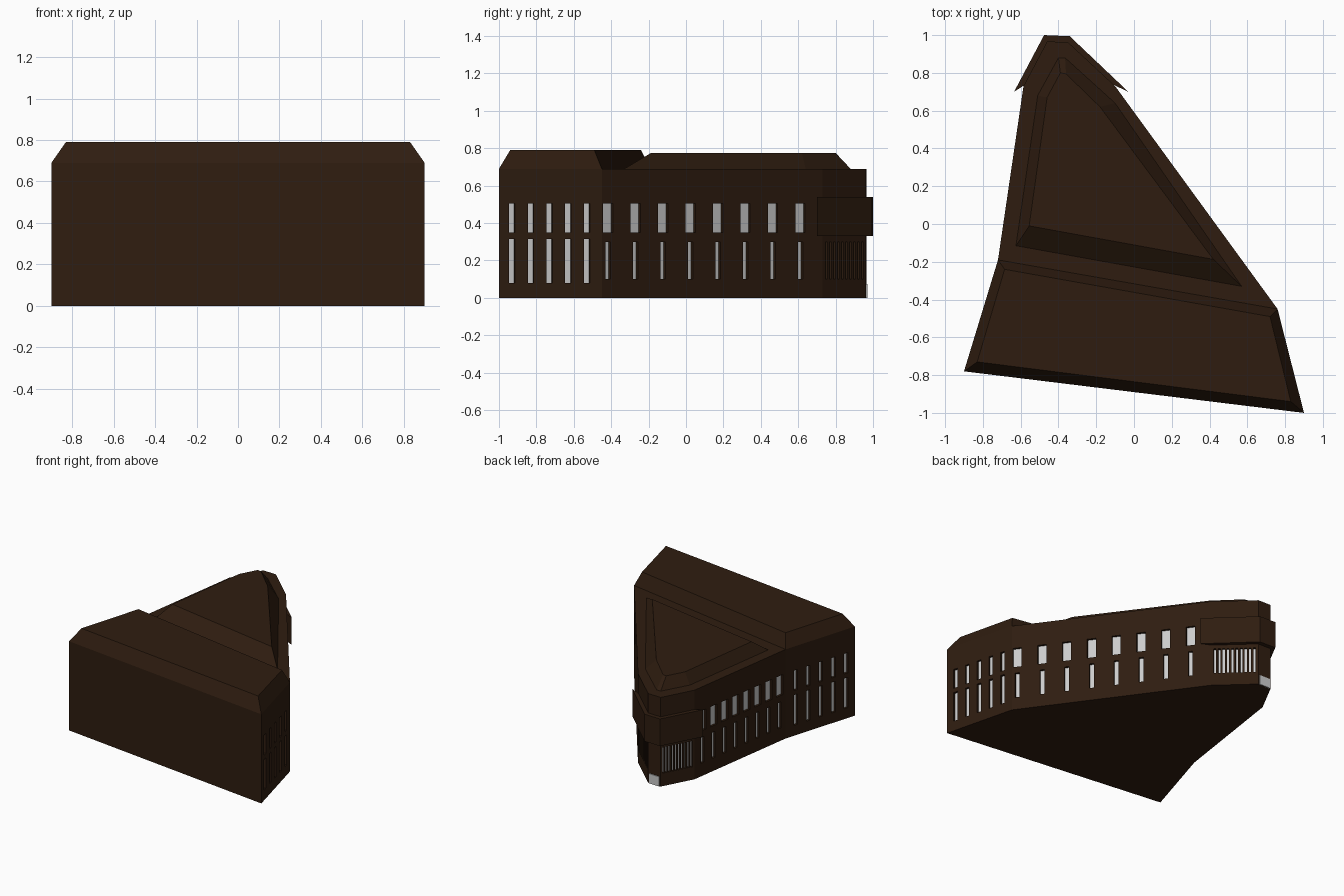
import bpy, bmesh
from mathutils import Vector, Matrix

if "Cube" in bpy.data.objects:
    bpy.data.objects.remove(bpy.data.objects["Cube"])

brown = bpy.data.materials.new("dark_brown")
brown.diffuse_color = (0.028, 0.012, 0.005, 1)
brown.use_nodes = True
brown.node_tree.nodes["Principled BSDF"].inputs["Base Color"].default_value = brown.diffuse_color
glass = bpy.data.materials.new("pale_grey")
glass.diffuse_color = (0.6, 0.6, 0.6, 1)
glass.use_nodes = True
glass.node_tree.nodes["Principled BSDF"].inputs["Base Color"].default_value = glass.diffuse_color


def finish(name, bm, mat):
    bmesh.ops.recalc_face_normals(bm, faces=bm.faces)
    me = bpy.data.meshes.new(name)
    bm.to_mesh(me)
    bm.free()
    ob = bpy.data.objects.new(name, me)
    bpy.context.collection.objects.link(ob)
    me.materials.append(mat)
    return ob


def loft(name, low, high, z0, z1, mat=brown):
    """Solid between two outlines with the same number of points."""
    bm = bmesh.new()
    a = [bm.verts.new((x, y, z0)) for x, y in low]
    b = [bm.verts.new((x, y, z1)) for x, y in high]
    bm.faces.new(a)
    bm.faces.new(b)
    for i in range(len(a)):
        j = (i + 1) % len(a)
        bm.faces.new((a[i], a[j], b[j], b[i]))
    return finish(name, bm, mat)


def wall_box(bm, p, q, f, width, z0, z1, depth0, depth1):
    """Box set along wall p-q at fraction f; depths measured inward."""
    p, q = Vector(p), Vector(q)
    t = (q - p).normalized()
    n = Vector((-t.y, t.x))
    c = p.lerp(q, f) + n * (depth0 + depth1) / 2
    m = Matrix(((t.x, n.x, 0, c.x), (t.y, n.y, 0, c.y),
                (0, 0, 1, (z0 + z1) / 2), (0, 0, 0, 1)))
    s = Matrix.Diagonal((width, abs(depth1 - depth0), z1 - z0, 1))
    bmesh.ops.create_cube(bm, size=1, matrix=m @ s)


# Footprint corners, counter-clockwise
FL, FR = (-0.90, -0.78), (0.90, -1.0)
KR, SR, TR = (0.76, -0.45), (-0.10, 0.73), (-0.35, 0.963)
TL, SL, KL = (-0.46, 0.966), (-0.585, 0.73), (-0.72, -0.19)
outline = [FL, FR, KR, SR, TR, TL, SL, KL]
body = loft("building_walls", outline, outline, 0, 0.69)

# Window layout: wall start, wall end, fractions, width, z range
end = [0.127 + 0.182 * i for i in range(5)]
right = [0.028 + 0.1245 * i for i in range(8)]
left = [1 - (0.065 + 0.121 * i) for i in range(8)]
slots = [0.09 + 0.092 * i for i in range(10)]
rows = []
for p, q, fr in ((FR, KR, end), (KL, FL, [1 - f for f in end])):
    rows += [(p, q, fr, 0.033, 0.35, 0.505), (p, q, fr, 0.033, 0.08, 0.315)]
for p, q, fr in ((KR, SR, right), (SL, KL, left)):
    rows += [(p, q, fr, 0.064, 0.35, 0.505), (p, q, fr, 0.032, 0.10, 0.30)]
for p, q in ((SR, TR), (TL, SL)):
    fr = slots if p == SR else [1 - f for f in slots]
    rows.append((p, q, fr, 0.016, 0.10, 0.30))

# Recesses cut in the walls, with panes at the back of each recess
cut, panes = bmesh.new(), bmesh.new()
for p, q, fr, w, z0, z1 in rows:
    for f in fr:
        wall_box(cut, p, q, f, w, z0, z1, -0.02, 0.02)
        wall_box(panes, p, q, f, w, z0, z1, 0.017, 0.023)
cutter = finish("window_cutter", cut, brown)
cutter.hide_render = True
finish("window_panes", panes, glass)
mod = body.modifiers.new("recesses", 'BOOLEAN')
mod.operation = 'DIFFERENCE'
mod.solver = 'EXACT'
mod.object = cutter
bpy.context.view_layer.objects.active = body
bpy.ops.object.modifier_apply(modifier=mod.name)
bpy.data.objects.remove(cutter)

# Hipped roof over the front block
loft("front_roof", [FL, FR, KR, KL],
     [(-0.83, -0.73), (0.83, -0.94), (0.72, -0.49), (-0.685, -0.24)], 0.69, 0.79)

# Raised roof over the tapering rear block
loft("rear_roof",
     [(-0.625, -0.115), (0.57, -0.33), (-0.10, 0.64), (-0.365, 0.88), (-0.40, 0.88), (-0.51, 0.68)],
     [(-0.555, -0.01), (0.42, -0.187), (-0.18, 0.62), (-0.36, 0.795), (-0.39, 0.80), (-0.46, 0.67)],
     0.69, 0.775)

# Overhanging band wrapped around the narrow end
band = [(-0.635, 0.70), (-0.58, 0.735), (-0.105, 0.735), (-0.03, 0.70), (-0.34, 0.994), (-0.476, 1.0)]
loft("end_band", band, band, 0.33, 0.54)

# Door on the narrow end
door = bmesh.new()
wall_box(door, TR, TL, 0.5, 0.09, 0, 0.075, -0.006, 0.004)
finish("end_door", door, glass)
